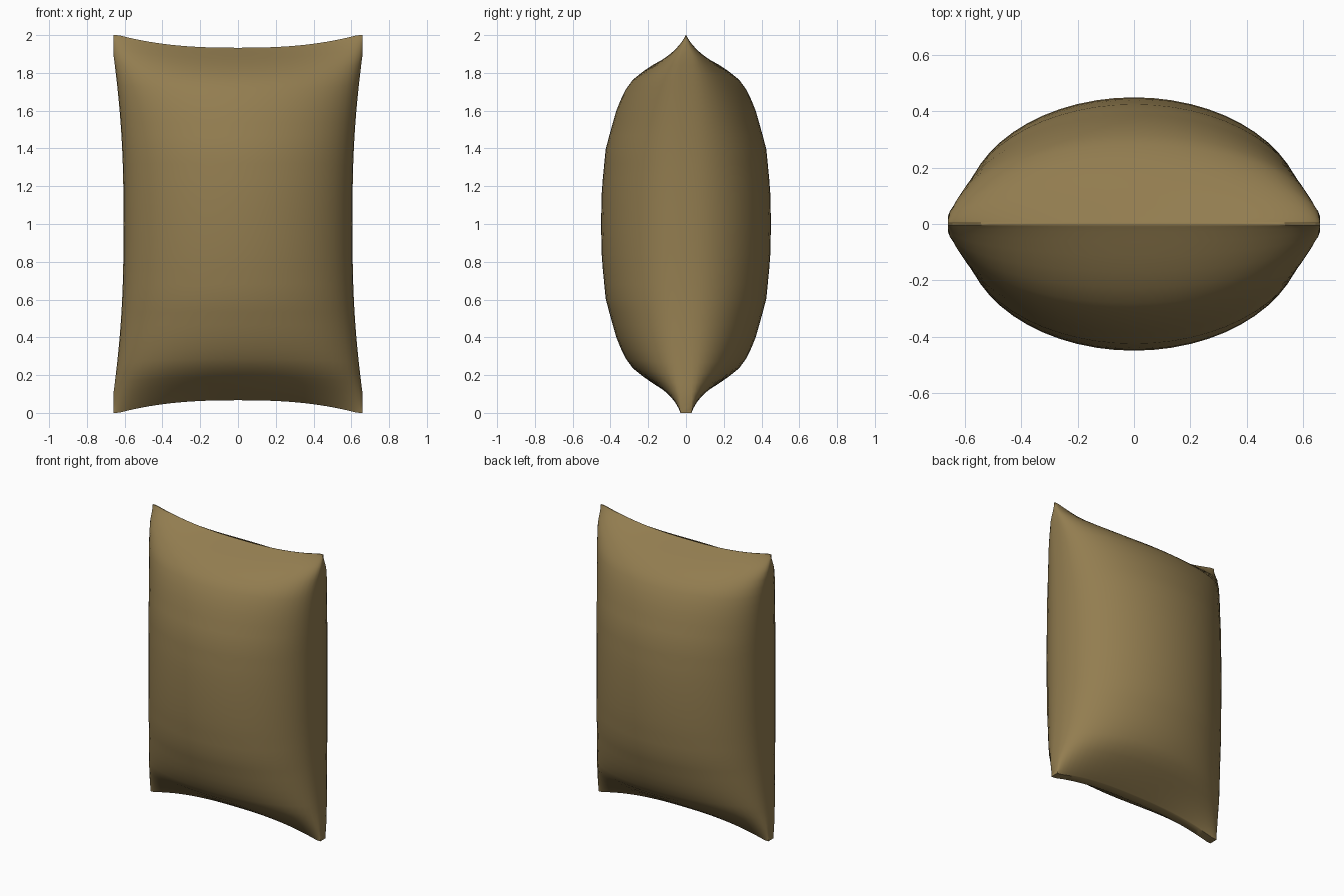
import bpy, bmesh, math

if "Cube" in bpy.data.objects:
    bpy.data.objects.remove(bpy.data.objects["Cube"])

NU, NV = 28, 36          # steps across and up the sack
BASE = 0.03              # half thickness of the pinched seam

# fullness of the sack from mid height (0) to the end seam (1)
FULL = [(0, 1), (.2, .99), (.43, .94), (.64, .81), (.75, .71), (.83, .58),
        (.90, .36), (.963, .14), (1, 0)]


def lerp_table(t, table):
    for (a, fa), (b, fb) in zip(table, table[1:]):
        if t <= b:
            return fa + (fb - fa) * (t - a) / (b - a)
    return table[-1][1]


def point(i, j, side):
    u = -math.cos(math.pi * i / NU)
    v = math.sin(math.pi / 2 * (2 * j / NV - 1))
    a, b = abs(u), abs(v)
    x = u * (0.606 + 0.054 * min(1, (b / 0.92) ** 2.6))        # flared sides
    z = 1 + v * (0.933 + 0.067 * min(1, (a / 0.96) ** 2.5) * b ** 4)
    base = BASE
    if v > 0.9:                                                # top closes to an edge
        base *= max(0.1, (1 - v) / 0.1)
    y = 0.42 * math.sqrt(max(0, 1 - u * u)) * lerp_table(b, FULL) + base
    return x, side * y, z


# sack: two puffed sheets joined round the edge
bm = bmesh.new()
sheets = [[[bm.verts.new(point(i, j, s)) for i in range(NU + 1)]
           for j in range(NV + 1)] for s in (-1, 1)]
for g in sheets:
    for j in range(NV):
        for i in range(NU):
            bm.faces.new((g[j][i], g[j][i + 1], g[j + 1][i + 1], g[j + 1][i]))
f, k = sheets
for j in range(NV):
    for i in (0, NU):
        bm.faces.new((f[j][i], f[j + 1][i], k[j + 1][i], k[j][i]))
for i in range(NU):
    for j in (0, NV):
        bm.faces.new((f[j][i], f[j][i + 1], k[j][i + 1], k[j][i]))
bmesh.ops.recalc_face_normals(bm, faces=bm.faces)
mesh = bpy.data.meshes.new("sack")
bm.to_mesh(mesh)
bm.free()
sack = bpy.data.objects.new("sack", mesh)
bpy.context.collection.objects.link(sack)

mat = bpy.data.materials.new("burlap tan")
mat.diffuse_color = (0.29, 0.205, 0.08, 1)
mat.use_nodes = True
mat.node_tree.nodes["Principled BSDF"].inputs["Base Color"].default_value = mat.diffuse_color
mesh.materials.append(mat)

bpy.context.view_layer.objects.active = sack
sack.select_set(True)
bpy.ops.object.shade_smooth_by_angle(angle=math.radians(50))
